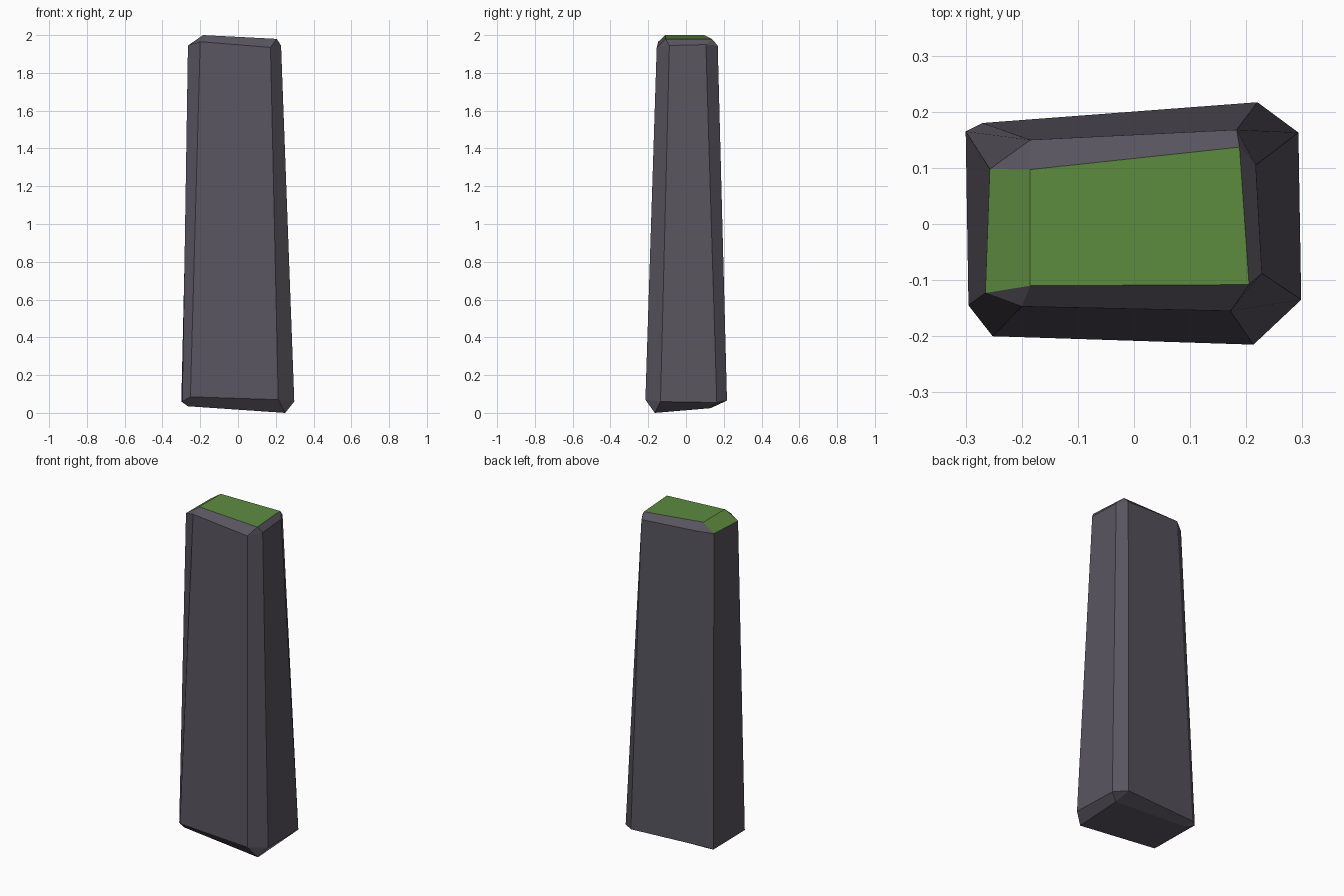
import bpy, bmesh
from itertools import product

if "Cube" in bpy.data.objects:
    bpy.data.objects.remove(bpy.data.objects["Cube"])


def material(name, rgb):
    m = bpy.data.materials.new(name)
    m.diffuse_color = (*rgb, 1)
    m.use_nodes = True
    m.node_tree.nodes["Principled BSDF"].inputs["Base Color"].default_value = m.diffuse_color
    return m


# Chamfered corners of the slab, keyed by side (x, y, z).
# Each holds the points lying on its x face, y face and z face.
CORNERS = {
    (-1, -1, -1): ((-.295, -.145, .06), (-.252, -.20, .085), (-.265, -.14, .035)),
    (1, -1, -1): ((.298, -.135, .06), (.213, -.215, .07), (.25, -.165, 0)),
    (-1, 1, -1): ((-.30, .165, .06), (-.27, .18, .07), (-.26, .14, .045)),
    (1, 1, -1): ((.293, .163, .055), (.22, .217, .065), (.24, .13, .025)),
    (-1, -1, 1): ((-.265, -.123, 1.945), (-.20, -.147, 1.965), (-.185, -.11, 2)),
    (1, -1, 1): ((.228, -.088, 1.945), (.172, -.155, 1.935), (.205, -.108, 1.98)),
    (-1, 1, 1): ((-.257, .098, 1.95), (-.185, .15, 1.965), (-.185, .097, 2)),
    (1, 1, 1): ((.217, .105, 1.95), (.183, .168, 1.945), (.188, .137, 1.98)),
}

bm = bmesh.new()
v = {k: [bm.verts.new(p) for p in pts] for k, pts in CORNERS.items()}


def key(a, sa, b, sb, c, sc):
    k = [0, 0, 0]
    k[a], k[b], k[c] = sa, sb, sc
    return tuple(k)


for a in range(3):
    b, c = (a + 1) % 3, (a + 2) % 3
    # Main faces, with moss on the top
    for s in (-1, 1):
        ring = [(-1, -1), (1, -1), (1, 1), (-1, 1)]
        f = bm.faces.new([v[key(a, s, b, p, c, q)][a] for p, q in ring])
        f.material_index = int(a == 2 and s == 1)
    # Edge chamfers, with moss on the upper left one
    for p, q in product((-1, 1), repeat=2):
        lo, hi = v[key(a, -1, b, p, c, q)], v[key(a, 1, b, p, c, q)]
        f = bm.faces.new([lo[b], hi[b], hi[c], lo[c]])
        f.material_index = int(a == 1 and (p, q) == (1, -1))

# Corner facets
for tri in v.values():
    bm.faces.new(tri)

bmesh.ops.recalc_face_normals(bm, faces=bm.faces[:])
mesh = bpy.data.meshes.new("stone_pillar")
bm.to_mesh(mesh)
bm.free()
mesh.materials.append(material("stone", (.10, .09, .115)))
mesh.materials.append(material("moss", (.11, .26, .05)))
bpy.context.collection.objects.link(bpy.data.objects.new("stone_pillar", mesh))
